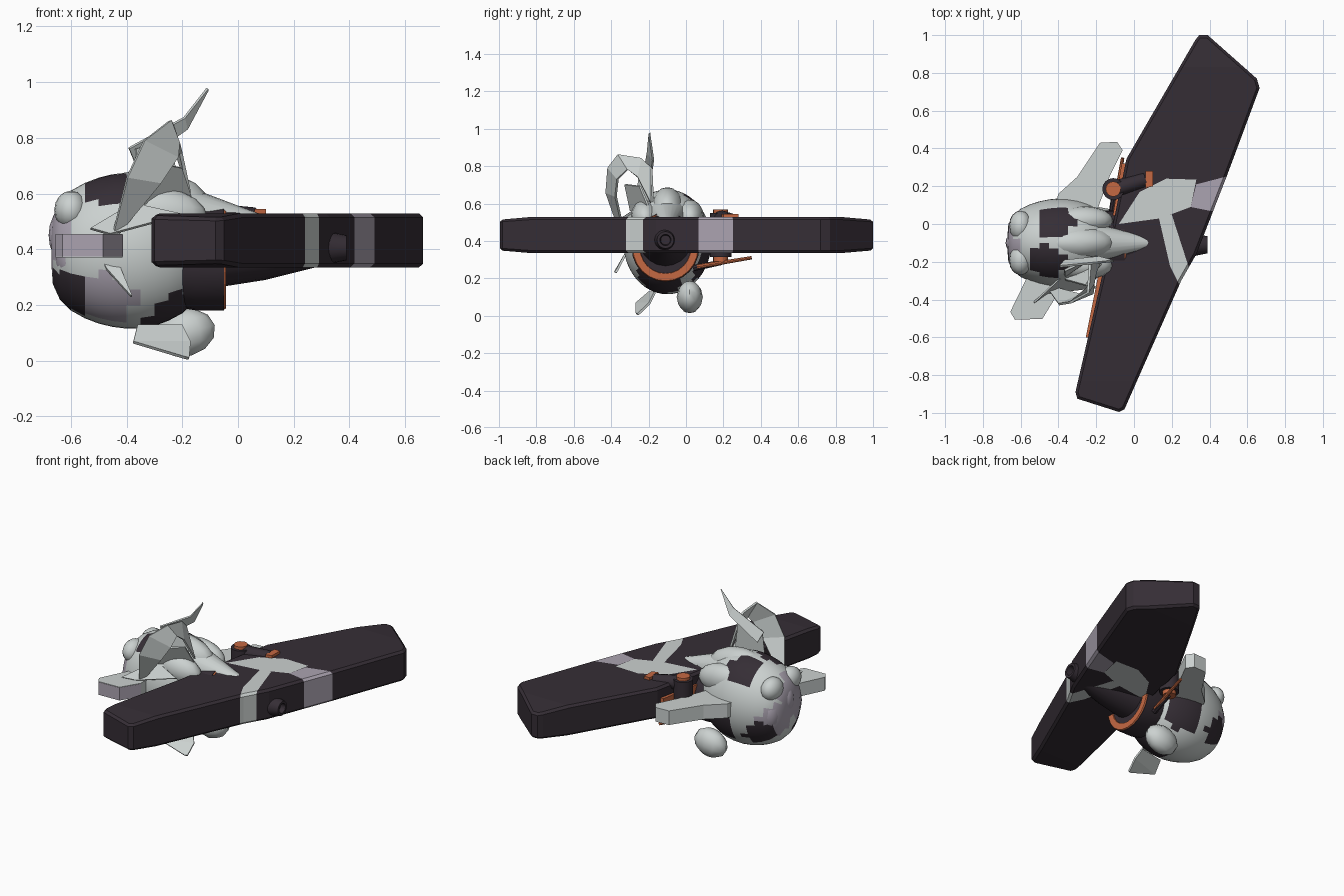
import bpy, bmesh, math
from mathutils import Vector, Matrix

if "Cube" in bpy.data.objects:
    bpy.data.objects.remove(bpy.data.objects["Cube"])


def material(name, rgb):
    m = bpy.data.materials.new(name)
    m.diffuse_color = (*rgb, 1)
    m.use_nodes = True
    m.node_tree.nodes["Principled BSDF"].inputs["Base Color"].default_value = m.diffuse_color
    return m


MATS = [material("charcoal", (0.036, 0.027, 0.036)),
        material("pale_grey", (0.60, 0.64, 0.63)),
        material("lilac_grey", (0.41, 0.37, 0.44)),
        material("orange", (0.56, 0.14, 0.055))]
DARK, PALE, LILAC, ORANGE = range(4)


def finish(name, bm, mat=None, smooth=0):
    """Turn a bmesh into an object; mat None keeps per-face colours."""
    bmesh.ops.recalc_face_normals(bm, faces=bm.faces[:])
    if mat is not None:
        for f in bm.faces:
            f.material_index = mat
    me = bpy.data.meshes.new(name)
    bm.to_mesh(me)
    bm.free()
    for m in MATS:
        me.materials.append(m)
    ob = bpy.data.objects.new(name, me)
    bpy.context.collection.objects.link(ob)
    if smooth:
        bpy.ops.object.select_all(action='DESELECT')
        ob.select_set(True)
        bpy.context.view_layer.objects.active = ob
        bpy.ops.object.shade_smooth_by_angle(angle=math.radians(smooth))
    return ob


def prism(outline, z0, z1, bevel=0.0):
    bm = bmesh.new()
    face = bm.faces.new([bm.verts.new((x, y, z0)) for x, y in outline])
    up = bmesh.ops.extrude_face_region(bm, geom=[face])["geom"]
    bmesh.ops.translate(bm, vec=(0, 0, z1 - z0),
                        verts=[v for v in up if isinstance(v, bmesh.types.BMVert)])
    bmesh.ops.recalc_face_normals(bm, faces=bm.faces[:])
    if bevel:
        flat = [e for e in bm.edges if abs(e.verts[0].co.z - e.verts[1].co.z) < 1e-5]
        bmesh.ops.bevel(bm, geom=flat, offset=bevel, segments=1, affect='EDGES')
    return bm


def lathe(profile, center, sy=1.0, n=24):
    """Revolve (x, radius) points about an x-parallel axis through (y, z)."""
    bm = bmesh.new()
    rings = []
    for x, r in profile:
        rings.append([bm.verts.new((x, center[0] + sy * r * math.cos(a * math.tau / n),
                                    center[1] + r * math.sin(a * math.tau / n))) for a in range(n)])
    for a, b in zip(rings, rings[1:]):
        for i in range(n):
            j = (i + 1) % n
            bm.faces.new((a[i], a[j], b[j], b[i]))
    bm.faces.new(rings[0])
    bm.faces.new(rings[-1])
    return bm


def ellipsoid(name, loc, radii, mat, tilt=0.0, seg=16):
    bm = bmesh.new()
    bmesh.ops.create_uvsphere(bm, u_segments=seg, v_segments=seg // 2, radius=1,
                              matrix=Matrix.Translation(loc) @ Matrix.Rotation(tilt, 4, 'Y')
                              @ Matrix.Diagonal((*radii, 1)))
    return finish(name, bm, mat, 40)


def rod(name, p0, p1, r0, r1, mat, n=12):
    p0, p1 = Vector(p0), Vector(p1)
    bm = bmesh.new()
    rot = (p1 - p0).to_track_quat('Z', 'Y').to_matrix().to_4x4()
    bmesh.ops.create_cone(bm, cap_ends=True, segments=n, radius1=r0, radius2=r1,
                          depth=(p1 - p0).length,
                          matrix=Matrix.Translation((p0 + p1) / 2) @ rot)
    return finish(name, bm, mat, 40)


def blade(name, left, right, mat=PALE, thick=0.012):
    """Thin curved strip between two edge paths."""
    bm = bmesh.new()
    l = [bm.verts.new(p) for p in left]
    r = [bm.verts.new(p) for p in right]
    for i in range(len(l) - 1):
        bm.faces.new((l[i], l[i + 1], r[i + 1], r[i]))
    bmesh.ops.recalc_face_normals(bm, faces=bm.faces[:])
    bmesh.ops.solidify(bm, geom=bm.faces[:], thickness=thick)
    return finish(name, bm, mat)


# Wing slab: chamfered outline, thinner tips, painted bands cut into its faces
wing = prism([(-0.08, -0.995), (-0.05, -0.98), (0.25, -0.30), (0.33, -0.16), (0.49, 0.25),
              (0.665, 0.72), (0.65, 0.77), (0.39, 1.0), (0.345, 1.0), (0.325, 0.975),
              (-0.04, 0.345), (-0.155, -0.215), (-0.31, -0.89), (-0.30, -0.925)],
             0.335, 0.528, 0.014)
bands = [(PALE, [(-0.08, 0.0), (0.14, 0.03), (0.30, 0.09), (0.33, 0.235), (0.17, 0.24), (0.03, 0.17)]),
         (LILAC, [(0.30, 0.09), (0.45, 0.06), (0.53, 0.262), (0.33, 0.21)]),
         (PALE, [(0.13, 0.04), (0.19, -0.22), (0.25, -0.34), (0.30, -0.26), (0.20, 0.05)])]


def cut(bm, p, n):
    bmesh.ops.bisect_plane(bm, geom=bm.verts[:] + bm.edges[:] + bm.faces[:], plane_co=p, plane_no=n)


for y in (-0.83, 0.83):
    cut(wing, (0, y, 0), (0, 1, 0))
sides = lambda poly: list(zip(poly, poly[1:] + poly[:1]))
for _, poly in bands:
    for a, b in sides(poly):
        cut(wing, (*a, 0), (a[1] - b[1], b[0] - a[0], 0))
for f in wing.faces:
    c = f.calc_center_median()
    for mat, poly in bands:
        if all((b[0] - a[0]) * (c.y - a[1]) - (b[1] - a[1]) * (c.x - a[0]) > 0 for a, b in sides(poly)):
            f.material_index = mat
for v in wing.verts:
    v.co.z = 0.431 + (v.co.z - 0.431) * (1 - 0.9 * max(0, abs(v.co.y) - 0.83))
finish("wing", wing)

# Body shell with camouflage patches chosen by distance from patch centres
body = lathe([(-0.67, 0.05), (-0.665, 0.12), (-0.64, 0.175), (-0.6, 0.215), (-0.55, 0.243),
              (-0.5, 0.262), (-0.45, 0.274), (-0.4, 0.28), (-0.35, 0.279), (-0.3, 0.27),
              (-0.25, 0.252), (-0.2, 0.225), (-0.14, 0.17), (-0.1, 0.1)], (-0.1, 0.395), 0.84, 48)
patches = [(DARK, (-0.46, -0.2, 0.62), 0.10), (DARK, (-0.42, 0.03, 0.64), 0.11),
           (DARK, (-0.60, -0.2, 0.25), 0.09), (DARK, (-0.22, -0.15, 0.17), 0.13),
           (DARK, (-0.56, 0.07, 0.27), 0.09), (DARK, (-0.3, 0.1, 0.3), 0.12),
           (LILAC, (-0.66, -0.14, 0.47), 0.14), (LILAC, (-0.47, -0.24, 0.24), 0.11),
           (LILAC, (-0.62, 0.0, 0.36), 0.11)]
for f in body.faces:
    c = f.calc_center_median()
    f.material_index = next((m for m, p, r in patches if (c - Vector(p)).length < r), PALE)
finish("body_shell", body, None, 40)

# Overlapping crest shells, face plates and the long back cone
ellipsoid("crest_shell", (-0.3, -0.1, 0.575), (0.2, 0.09, 0.11), PALE, 0.12)
for s in (-1, 1):
    ellipsoid("shoulder_shell", (-0.27, -0.1 + s * 0.12, 0.53), (0.16, 0.075, 0.09), PALE, 0.12)
    ellipsoid("brow_plate", (-0.6, -0.1 + s * 0.09, 0.54), (0.06, 0.08, 0.07), PALE)
    ellipsoid("cheek_plate", (-0.6, -0.1 + s * 0.1, 0.39), (0.06, 0.07, 0.11), LILAC)
rod("back_cone", (-0.22, -0.1, 0.53), (0.08, -0.1, 0.49), 0.105, 0.035, PALE, 20)
ellipsoid("muzzle", (-0.63, -0.1, 0.45), (0.05, 0.055, 0.09), LILAC)

# Engine bell with orange rim, inner cone and exhaust ring
finish("engine_bell", lathe([(-0.24, 0.17), (-0.15, 0.185), (-0.05, 0.185), (-0.05, 0.15)],
                            (-0.11, 0.365), 0.98), DARK, 30)
finish("engine_rim", lathe([(-0.052, 0.183), (-0.043, 0.178), (-0.043, 0.14), (-0.052, 0.138)],
                           (-0.11, 0.365), 0.98), ORANGE)
finish("exhaust_cone", lathe([(-0.06, 0.14), (0.1, 0.115), (0.3, 0.065), (0.34, 0.055), (0.39, 0.045),
                              (0.39, 0.03), (0.35, 0.025)], (-0.11, 0.405), 1, 20), DARK, 30)

# Side fins
finish("front_side_fin", prism([(-0.655, -0.465), (-0.63, -0.505), (-0.485, -0.5), (-0.415, -0.385),
                                (-0.42, -0.18), (-0.54, -0.18), (-0.57, -0.29)], 0.37, 0.455), PALE)
finish("rear_side_fin", prism([(-0.43, 0.06), (-0.2, 0.06), (-0.13, 0.25), (-0.06, 0.39), (-0.09, 0.435),
                               (-0.18, 0.43), (-0.3, 0.25), (-0.40, 0.16)], 0.365, 0.455), PALE)
finish("side_fin_face", prism([(-0.655, -0.465), (-0.63, -0.507), (-0.485, -0.502), (-0.413, -0.385),
                               (-0.47, -0.45), (-0.6, -0.47)], 0.373, 0.452), LILAC)

# Curled crest horn, upright blades and chin spike
blade("curled_horn",
      [(-0.45, -0.35, 0.46), (-0.40, -0.42, 0.66), (-0.34, -0.41, 0.79), (-0.25, -0.36, 0.86),
       (-0.24, -0.24, 0.84), (-0.24, -0.19, 0.79)],
      [(-0.43, -0.33, 0.46), (-0.28, -0.37, 0.64), (-0.22, -0.36, 0.73), (-0.22, -0.31, 0.78),
       (-0.21, -0.26, 0.74), (-0.18, -0.19, 0.60)])
blade("horn_tip", [(-0.39, -0.23, 0.76), (-0.19, -0.21, 0.87), (-0.107, -0.2, 0.975)],
      [(-0.365, -0.2, 0.70), (-0.18, -0.18, 0.83), (-0.105, -0.2, 0.97)])
blade("horn_base", [(-0.37, -0.27, 0.56), (-0.37, -0.24, 0.76)],
      [(-0.22, -0.17, 0.58), (-0.24, -0.18, 0.80)])
blade("crest_petal", [(-0.36, -0.3, 0.56), (-0.25, -0.33, 0.70)],
      [(-0.16, -0.2, 0.57), (-0.20, -0.25, 0.69)])
blade("side_petal", [(-0.53, -0.41, 0.47), (-0.38, -0.27, 0.56)],
      [(-0.46, -0.36, 0.45), (-0.20, -0.33, 0.52)])
blade("chin_spike", [(-0.53, -0.27, 0.43), (-0.47, -0.33, 0.33), (-0.385, -0.385, 0.235)],
      [(-0.44, -0.27, 0.41), (-0.42, -0.33, 0.33), (-0.38, -0.38, 0.235)])

# Lower pod and keel blade
ellipsoid("lower_pod", (-0.19, 0.02, 0.10), (0.11, 0.07, 0.085), PALE, -0.25, 12)
blade("keel_blade", [(-0.36, -0.20, 0.13), (-0.375, -0.27, 0.07), (-0.19, -0.27, 0.015)],
      [(-0.20, -0.17, 0.13), (-0.17, -0.20, 0.07), (-0.175, -0.26, 0.012)])

# Turret through the wing root with orange caps
rod("turret", (-0.11, 0.185, 0.315), (-0.11, 0.185, 0.55), 0.058, 0.058, DARK, 16)
rod("turret_arm", (-0.1, 0.185, 0.52), (0.06, 0.235, 0.51), 0.045, 0.04, DARK)
rod("turret_top_cap", (-0.11, 0.185, 0.545), (-0.11, 0.185, 0.568), 0.04, 0.04, ORANGE, 16)
rod("turret_bottom_cap", (-0.11, 0.185, 0.29), (-0.11, 0.185, 0.32), 0.04, 0.04, ORANGE, 16)
finish("orange_block", prism([(0.06, 0.19), (0.10, 0.20), (0.10, 0.28), (0.06, 0.28)], 0.50, 0.545), ORANGE)

# Orange leading-edge strips and the lower rod
finish("front_edge_strip", prism([(-0.255, -0.60), (-0.235, -0.60), (-0.12, -0.15), (-0.165, -0.15)],
                                 0.40, 0.46), ORANGE)
finish("rear_edge_strip", prism([(-0.12, 0.0), (-0.06, 0.0), (-0.035, 0.32), (-0.065, 0.32)],
                                0.40, 0.46), ORANGE)
rod("lower_rod", (-0.11, 0.06, 0.262), (-0.06, 0.35, 0.31), 0.012, 0.009, ORANGE, 8)
rod("lower_rod_sleeve", (-0.12, 0.04, 0.255), (-0.10, 0.19, 0.285), 0.017, 0.014, DARK, 8)
